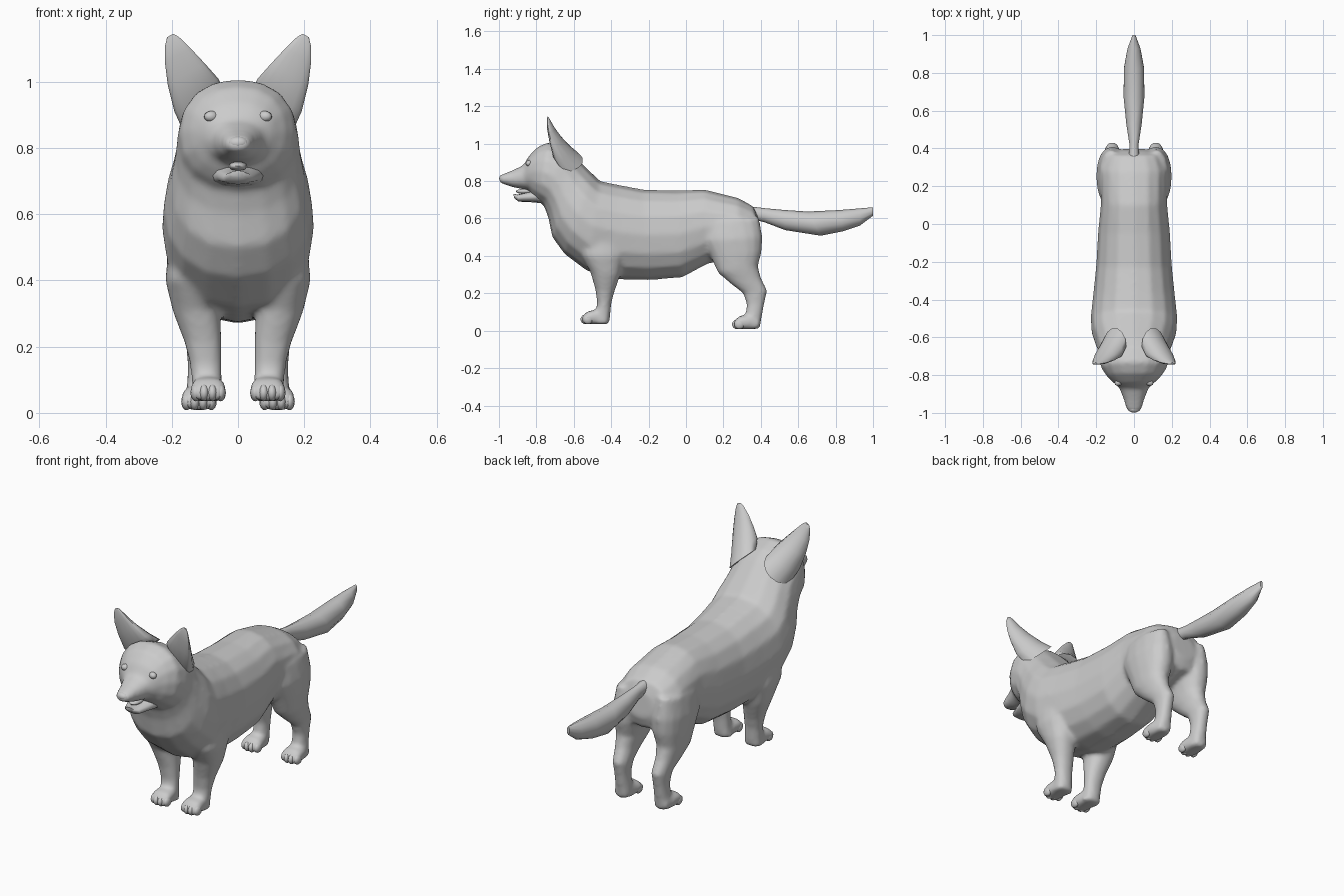
import bpy
import bmesh
from math import sin, cos, pi, copysign
from mathutils import Vector, Matrix

if "Cube" in bpy.data.objects:
    bpy.data.objects.remove(bpy.data.objects["Cube"])

GREY = (0.6, 0.6, 0.6, 1)
fur = bpy.data.materials.new("plain grey")
fur.use_nodes = True
fur.diffuse_color = GREY
fur.node_tree.nodes["Principled BSDF"].inputs["Base Color"].default_value = GREY


def finish(name, bm):
    """Turn a bmesh into a smooth grey object."""
    bmesh.ops.recalc_face_normals(bm, faces=bm.faces)
    mesh = bpy.data.meshes.new(name)
    bm.to_mesh(mesh)
    bm.free()
    mesh.materials.append(fur)
    obj = bpy.data.objects.new(name, mesh)
    bpy.context.collection.objects.link(obj)
    bpy.ops.object.select_all(action="DESELECT")
    obj.select_set(True)
    bpy.context.view_layer.objects.active = obj
    bpy.ops.object.shade_smooth_by_angle(angle=pi / 3)
    return obj


def loft(name, rings, sides=16, power=0.9, dent=1.0):
    """Skin rings, each given by two opposite points and a half-width vector."""
    bm = bmesh.new()
    loops = []
    for p, q, w in rings:
        mid, half = (p + q) / 2, (p - q) / 2
        loop = []
        for i in range(sides):
            c, s = cos(2 * pi * i / sides), sin(2 * pi * i / sides)
            c, s = (copysign(abs(t) ** power, t) for t in (c, s))
            loop.append(bm.verts.new(mid + half * c + w * (s if s > 0 else s * dent)))
        loops.append(loop)
    for a, b in zip(loops, loops[1:]):
        for i in range(sides):
            j = (i + 1) % sides
            bm.faces.new((a[i], a[j], b[j], b[i]))
    bm.faces.new(loops[0])
    bm.faces.new(loops[-1])
    return finish(name, bm)


def side_loft(name, rows, x=0.0, shift=(0, 0), **kw):
    """Rows: first point (y, z), second point (y, z), half-width, optional x."""
    dy, dz = shift
    rings = []
    for y1, z1, y2, z2, w, *cx in rows:
        px = x * (cx[0] if cx else 1)
        rings.append((Vector((px, y1 + dy, z1 + dz)), Vector((px, y2 + dy, z2 + dz)),
                      Vector((w, 0, 0))))
    return loft(name, rings, **kw)


def ball(name, place, size, turn=0.0):
    bm = bmesh.new()
    bmesh.ops.create_uvsphere(bm, u_segments=12, v_segments=8, radius=1)
    bmesh.ops.transform(bm, verts=bm.verts, matrix=Matrix.Translation(place)
                        @ Matrix.Rotation(turn, 4, "Z") @ Matrix.Diagonal((*size, 1)))
    return finish(name, bm)


# Torso from rump to throat
TORSO = [
    (.385, .61, .40, .48, .07), (.36, .665, .38, .42, .15), (.28, .71, .27, .38, .18),
    (.10, .755, .12, .36, .175), (-.05, .75, -.02, .285, .19), (-.23, .755, -.2, .27, .2),
    (-.36, .78, -.36, .275, .215), (-.46, .80, -.53, .32, .23), (-.5, .84, -.65, .41, .225),
    (-.55, .89, -.715, .5, .205), (-.6, .94, -.735, .6, .19), (-.65, .98, -.76, .67, .185),
]
# Skull and upper muzzle
HEAD = [
    (-.6, .94, -.735, .6, .18), (-.65, .98, -.76, .67, .185), (-.73, 1.01, -.79, .69, .175),
    (-.79, .985, -.82, .72, .145), (-.84, .935, -.84, .75, .11), (-.87, .885, -.86, .755, .08),
    (-.93, .857, -.92, .765, .056), (-.985, .835, -.98, .785, .04), (-1, .82, -1, .795, .025),
]
FRONT_LEG = [
    (-.57, .5, -.34, .52, .07, .14), (-.56, .4, -.33, .4, .08, .14),
    (-.51, .31, -.35, .3, .072, .125), (-.485, .22, -.385, .2, .056, .105),
    (-.475, .15, -.4, .14, .048, .097), (-.485, .08, -.405, .08, .046, .093),
    (-.49, .035, -.41, .035, .05, .09),
]
HIND_LEG = [
    (.08, .57, .39, .61, .06, .12), (.09, .48, .41, .5, .085, .115),
    (.13, .4, .405, .42, .08, .115), (.17, .31, .385, .345, .065, .12),
    (.24, .25, .4, .285, .05, .12), (.305, .2, .435, .215, .042, .115),
    (.325, .14, .42, .15, .037, .115), (.315, .07, .405, .07, .04, .115),
    (.3, .012, .395, .012, .045, .118),
]
PAW = [
    (.395, .07, .395, .01, .035), (.33, .085, .33, .008, .05),
    (.285, .078, .28, .008, .055), (.255, .05, .255, .012, .045),
]
JAW = [
    (-.75, .76, -.75, .68, .09), (-.84, .742, -.84, .688, .065),
    (-.9, .728, -.895, .69, .045), (-.922, .732, -.92, .71, .025),
]
TAIL = [
    (.34, .665, .34, .6, .03), (.42, .655, .42, .58, .025), (.53, .645, .53, .538, .043),
    (.65, .637, .72, .508, .058), (.82, .645, .84, .532, .055), (.93, .654, .93, .562, .036),
    (1, .66, 1, .615, .008),
]

# Body: torso, head and legs fused into one skin
parts = [side_loft("body", TORSO), side_loft("head", HEAD)]
for side in (1, -1):
    parts.append(side_loft("front_leg", FRONT_LEG, x=side))
    parts.append(side_loft("hind_leg", HIND_LEG, x=side))
    parts.append(side_loft("front_paw", PAW, x=side * .09, shift=(-.81, .027), power=.75))
    parts.append(side_loft("hind_paw", PAW, x=side * .118, power=.75))
bpy.ops.object.select_all(action="DESELECT")
for part in parts:
    part.select_set(True)
body = parts[0]
bpy.context.view_layer.objects.active = body
bpy.ops.object.join()
skin = body.modifiers.new("fuse", "REMESH")
skin.mode = "VOXEL"
skin.voxel_size = 0.011
skin.use_smooth_shade = True
soften = body.modifiers.new("soften", "SMOOTH")
soften.factor = 0.5
soften.iterations = 8

# Tail, lower jaw, tongue and nose
side_loft("tail", TAIL, sides=10, power=1)
side_loft("lower_jaw", JAW, sides=12)
ball("tongue", (0, -.86, .745), (.028, .05, .014))
ball("nose", (0, -.978, .815), (.032, .021, .02))

# Ears: inner edge, outer edge, depth; the front is hollowed
EAR = [
    (.04, .97, .165, .85, -.65, .1), (.06, 1.01, .192, .91, -.69, .085),
    (.1, 1.055, .212, .99, -.715, .055), (.142, 1.1, .221, 1.06, -.733, .032),
    (.178, 1.135, .22, 1.11, -.74, .015), (.195, 1.145, .214, 1.135, -.74, .006),
]
for side, label in ((1, "left"), (-1, "right")):
    rings = [(Vector((side * x1, y, z1)), Vector((side * x2, y, z2)), Vector((0, d, 0)))
             for x1, z1, x2, z2, y, d in EAR]
    loft(label + "_ear", rings, sides=14, power=1, dent=.3)
    ball(label + "_eye", (side * .08, -.838, .895), (.024, .018, .017), -side * .5)
    # Toes on both paws
    for foot, cx, front, floor in (("front", .09, -.55, .035), ("hind", .118, .26, .008)):
        for i in range(4):
            k = i - 1.5
            ball(f"{label}_{foot}_toe", (side * cx + k * .025, front + abs(k) * .012 + .008,
                                         floor + .026), (.016, .028, .026))
